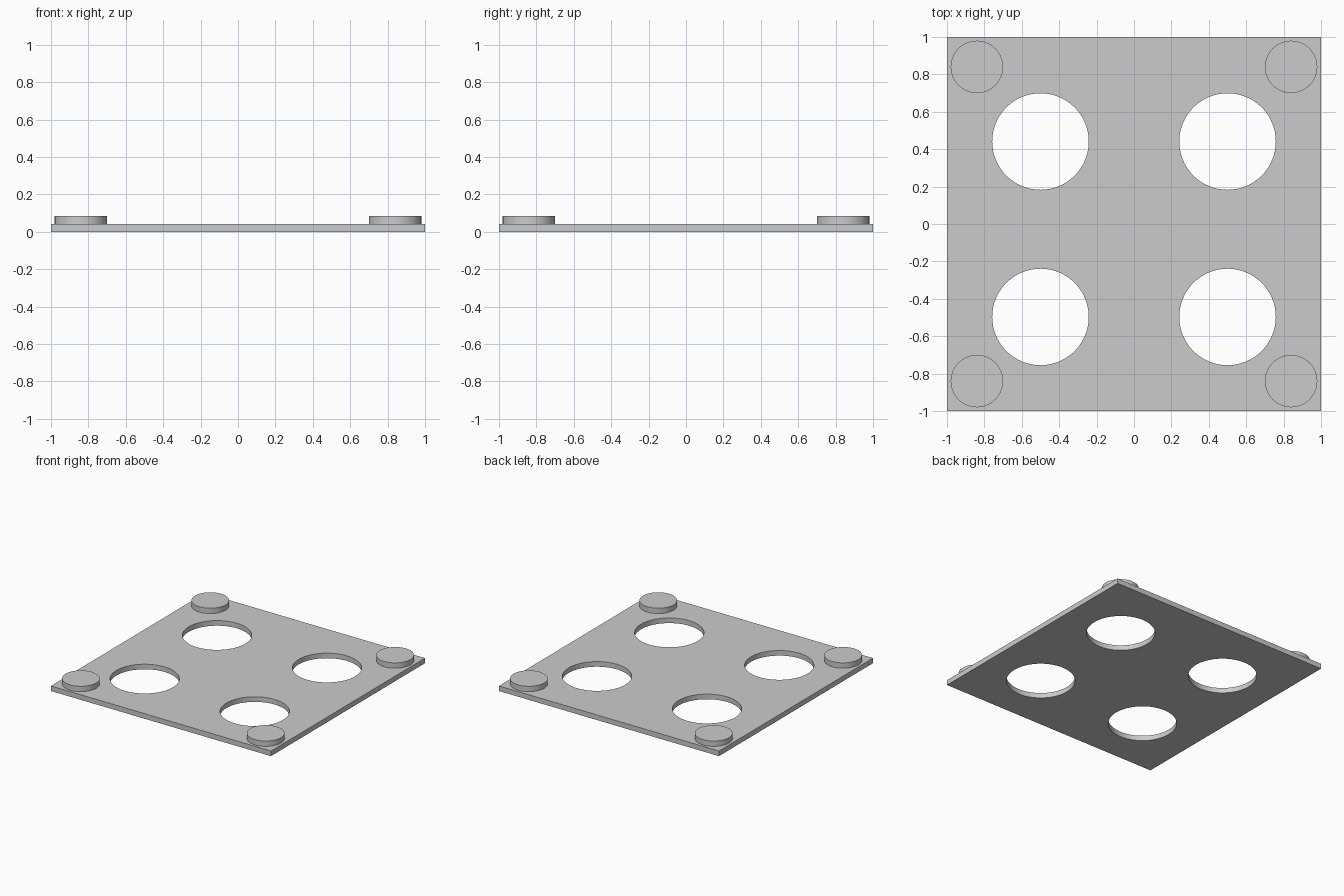
import bpy
import bmesh
import math

cube = bpy.data.objects.get("Cube")
if cube:
    bpy.data.objects.remove(cube, do_unlink=True)

PLATE_H, PEG_TOP = 0.042, 0.086

grey = bpy.data.materials.new("plain grey")
grey.use_nodes = True
colour = (0.6, 0.6, 0.6, 1)
grey.diffuse_color = colour
grey.node_tree.nodes["Principled BSDF"].inputs["Base Color"].default_value = colour


def cylinder(name, x, y, radius, z0, z1):
    bpy.ops.mesh.primitive_cylinder_add(
        vertices=64, radius=radius, depth=z1 - z0, location=(x, y, (z0 + z1) / 2))
    obj = bpy.context.object
    obj.name = name
    obj.data.materials.append(grey)
    return obj


def smooth(obj):
    bpy.ops.object.select_all(action="DESELECT")
    obj.select_set(True)
    bpy.context.view_layer.objects.active = obj
    bpy.ops.object.shade_smooth_by_angle(angle=math.radians(30))


# Flat square plate
bpy.ops.mesh.primitive_cube_add(size=1, location=(0, 0, PLATE_H / 2))
plate = bpy.context.object
plate.name = "base_plate"
plate.scale = (2, 2, PLATE_H)
bpy.ops.object.transform_apply(location=True, scale=True)
plate.data.materials.append(grey)

# Four round holes cut through the plate
for x in (-0.5, 0.5):
    for y in (-0.497, 0.441):
        cutter = cylinder("hole_cutter", x, y, 0.258, -0.1, 0.15)
        cut = plate.modifiers.new("hole", "BOOLEAN")
        cut.operation = "DIFFERENCE"
        cut.solver = "EXACT"
        cut.object = cutter
        bpy.context.view_layer.objects.active = plate
        bpy.ops.object.modifier_apply(modifier=cut.name)
        bpy.data.objects.remove(cutter, do_unlink=True)
smooth(plate)

# Round peg at each corner
for side, x in (("right", -0.84), ("left", 0.84)):
    for end, y in (("front", -0.84), ("back", 0.84)):
        smooth(cylinder(f"{end}_{side}_peg", x, y, 0.14, PLATE_H, PEG_TOP))
